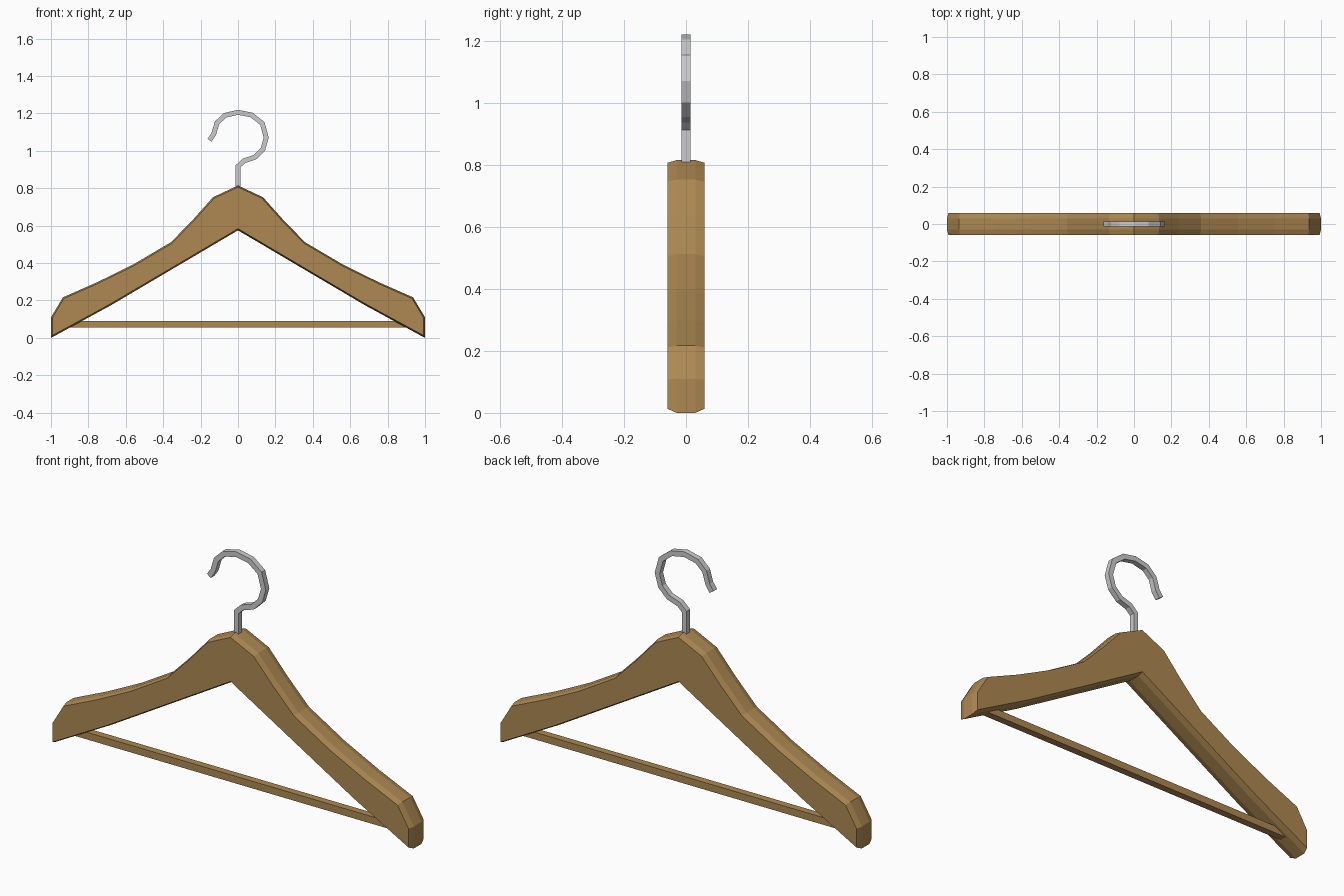
import bpy, bmesh
from mathutils import Vector

if "Cube" in bpy.data.objects:
    bpy.data.objects.remove(bpy.data.objects["Cube"])


def extrude_outline(name, pts, half, mat=None, bevel=None):
    """Extrude an x-z outline along y; bevel = (inset, depth) crowns both faces."""
    bm = bmesh.new()
    face = bm.faces.new([bm.verts.new((x, -half, z)) for x, z in pts])
    ext = bmesh.ops.extrude_face_region(bm, geom=[face], use_keep_orig=True)
    bmesh.ops.translate(bm, vec=(0, 2 * half, 0),
                        verts=[g for g in ext["geom"] if isinstance(g, bmesh.types.BMVert)])
    bmesh.ops.recalc_face_normals(bm, faces=bm.faces)
    if bevel:
        caps = [f for f in bm.faces if len(f.verts) == len(pts)]
        bmesh.ops.inset_individual(bm, faces=caps, thickness=bevel[0],
                                   depth=bevel[1], use_even_offset=True)
    me = bpy.data.meshes.new(name)
    bm.to_mesh(me)
    bm.free()
    ob = bpy.data.objects.new(name, me)
    bpy.context.collection.objects.link(ob)
    if mat:
        me.materials.append(mat)
    return ob


def ribbon(path, r):
    """Outline of a constant-width strip with mitred corners along a path."""
    p = [Vector(q) for q in path]
    left, right = [], []
    for i, q in enumerate(p):
        a = (q - p[i - 1]).normalized() if i else (p[1] - q).normalized()
        b = (p[i + 1] - q).normalized() if i < len(p) - 1 else a
        t = (a + b).normalized()
        n = Vector((-t.y, t.x)) * (r / max(t.dot(a), 0.5))
        left.append(q + n)
        right.append(q - n)
    return [tuple(v) for v in left + right[::-1]]


wood = bpy.data.materials.new("wood")
wood.diffuse_color = (0.42, 0.25, 0.085, 1)
wood.use_nodes = True
wood.node_tree.nodes["Principled BSDF"].inputs["Base Color"].default_value = wood.diffuse_color

# Wooden shoulders: right half of the outline, mirrored to the left
upper = [(0.134, 0.752), (0.24, 0.633), (0.358, 0.512), (0.556, 0.395), (0.75, 0.299),
         (0.936, 0.217), (1.0, 0.11), (1.0, 0.0)]
half = [(0, 0.815)] + upper + [(0.68, 0.174), (0, 0.575)]
outline = half + [(-x, z) for x, z in half[-2:0:-1]]
extrude_outline("shoulders", outline, 0.03, wood, (0.008, 0.03))

# Trouser bar
extrude_outline("trouser_bar", ribbon([(-0.91, 0.073), (0.91, 0.073)], 0.018), 0.018, wood)

# Bent wire hook
hook = [(0, 0.78), (0, 0.917), (0.032, 0.947), (0.09, 0.966), (0.133, 1.008),
        (0.151, 1.07), (0.13, 1.147), (0.072, 1.192), (0, 1.206), (-0.07, 1.19),
        (-0.112, 1.15), (-0.13, 1.09), (-0.152, 1.057)]
extrude_outline("hook", ribbon(hook, 0.013), 0.014)
